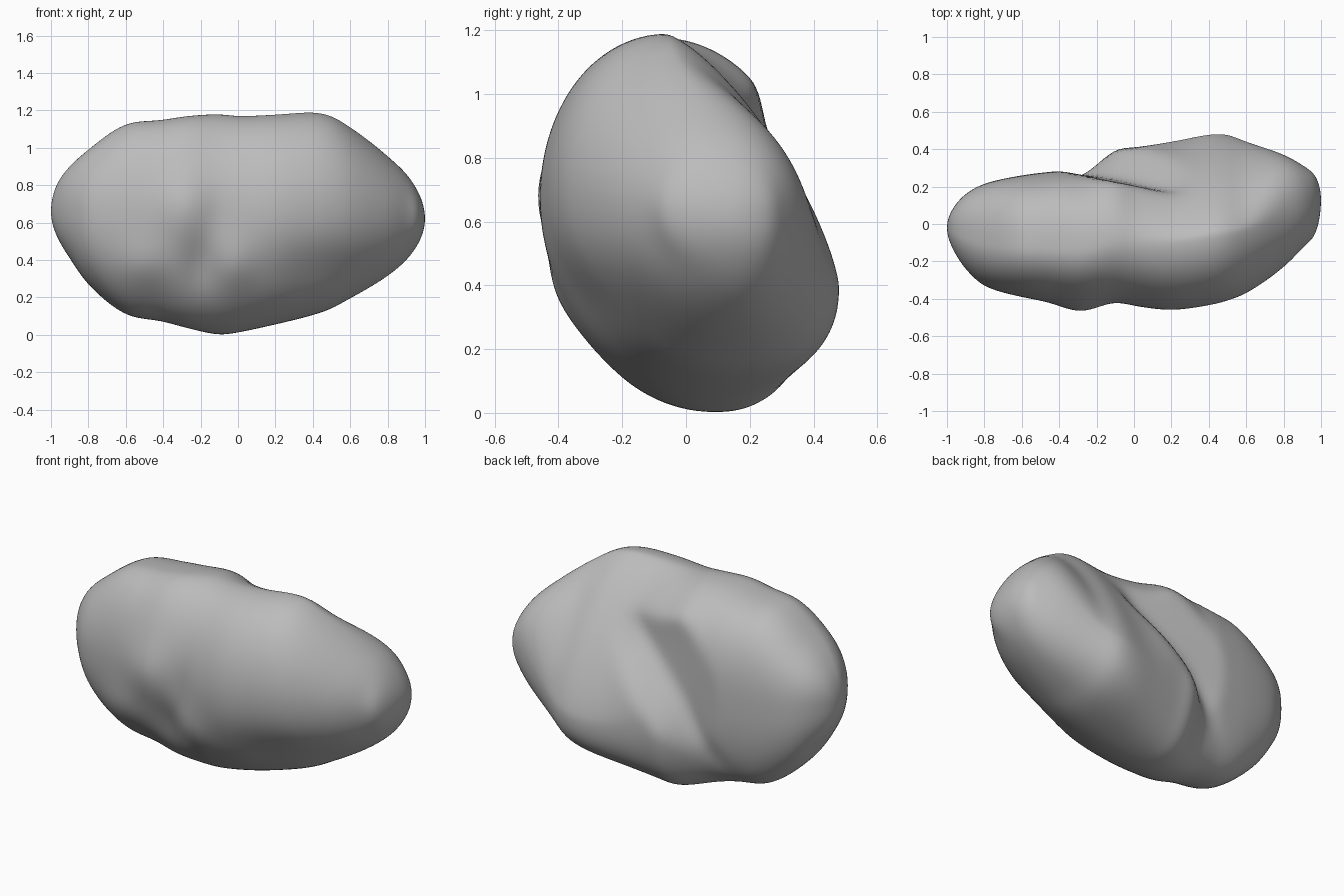
import bpy, bmesh, math
from mathutils import Vector

if "Cube" in bpy.data.objects:
    bpy.data.objects.remove(bpy.data.objects["Cube"])

# Outline of the boulder along its length: x, top z, bottom z, front y, back y
OUTLINE = [
    (-1.0, .66, .66, -.02, -.02), (-.97, .80, .53, -.13, .08), (-.9, .90, .41, -.24, .16),
    (-.8, .99, .27, -.33, .215), (-.6, 1.125, .11, -.39, .26), (-.4, 1.15, .07, -.42, .285),
    (-.27, 1.17, .035, -.435, .30), (-.1, 1.18, .0, -.43, .405), (0, 1.17, .012, -.44, .41),
    (.2, 1.178, .055, -.46, .44), (.4, 1.19, .105, -.435, .478), (.5, 1.17, .14, -.41, .478),
    (.6, 1.11, .195, -.37, .44), (.8, .955, .315, -.23, .37), (.9, .86, .40, -.13, .315),
    (.97, .75, .50, -.05, .255), (1.0, .62, .62, .13, .13)]
THETA = [math.acos(max(-1, min(1, -r[0]))) for r in OUTLINE]
RINGS, SIDES = 120, 128


def sample(theta, col):
    """Smooth interpolation of one outline column."""
    n = len(OUTLINE)
    i = 0
    while i < n - 2 and theta > THETA[i + 1]:
        i += 1

    def slope(k):
        a, b = max(k - 1, 0), min(k + 1, n - 1)
        return (OUTLINE[b][col] - OUTLINE[a][col]) / (THETA[b] - THETA[a])
    h = THETA[i + 1] - THETA[i]
    t = (theta - THETA[i]) / h
    return ((2*t**3 - 3*t*t + 1) * OUTLINE[i][col] + (t**3 - 2*t*t + t) * h * slope(i)
            + (3*t*t - 2*t**3) * OUTLINE[i + 1][col] + (t**3 - t*t) * h * slope(i + 1))


def smooth(a, b, v):
    t = max(0, min(1, (v - a) / (b - a)))
    return t * t * (3 - 2 * t)


def bump(x, z, cx, cz, rx, rz):
    return math.exp(-((x - cx) / rx)**2 - ((z - cz) / rz)**2)


def section_point(theta, ang):
    """Leaning cross-section made from four quarter curves, then sculpted."""
    x = -math.cos(theta)
    zt, zb, yf, yk = (sample(theta, c) for c in (1, 2, 3, 4))
    right, end = smooth(-.4, .4, x), smooth(.5, .9, x)
    left = smooth(-.4, -.8, x)
    w, h, mid = yk - yf, zt - zb, (yf + yk) / 2
    y_top, y_bot = mid - (.09 - .08 * end) * w, mid + .12 * w
    z_front = zb + .55 * h
    z_back = zb + (.50 - .24 * right + .22 * end) * h
    s, c = math.sin(ang), math.cos(ang)
    front, top = s < 0, c > 0
    if front:
        p = 1.0 if top else 1.0 - .1 * left
    elif top:
        p = .76 + .72 * right - .55 * end
    else:
        p = .84 + .06 * end
    s, c = abs(s)**p, abs(c)**p
    y0 = y_top if top else y_bot
    z0 = z_front if front else z_back
    y = y0 + ((yf if front else yk) - y0) * s
    z = z0 + ((zt if top else zb) - z0) * c
    if front:
        # lumps and hollows on the front face
        y += s * (.045 * bump(x, z, -.2, .36, .09, .16) - .03 * bump(x, z, -.5, .36, .15, .13)
                  - .035 * bump(x, z, -.3, .68, .13, .18) - .03 * bump(x, z, -.02, .36, .1, .13)
                  + .04 * bump(x, z, .5, .32, .28, .14) + .015 * bump(x, z, -.1, .62, .08, .15))
    else:
        # diagonal crease dividing the rear lobe from the main slab
        d = (z - .62) * .70 - (x + .03) * .72
        step = smooth(-.09, .05, d)
        limit = .285 - .2 * max(0, min(x, .2) + .4) + .04 * smooth(.9, .5, z) * right
        y -= step * max(0, y - limit) * smooth(.42, .15, x)
        run = smooth(-.5, -.3, x) * smooth(.35, .1, x)
        y -= .02 * run * s * math.exp(-(d / .05)**2)
    return Vector((x, y, z))


# Stone material
stone = bpy.data.materials.new("grey stone")
stone.diffuse_color = (.5, .5, .5, 1)
stone.use_nodes = True
stone.node_tree.nodes["Principled BSDF"].inputs["Base Color"].default_value = stone.diffuse_color

# Boulder body: rings lofted along x with a pole at each end
bm = bmesh.new()
rings = []
for i in range(1, RINGS):
    th = math.pi * i / RINGS
    rings.append([bm.verts.new(section_point(th, 2 * math.pi * j / SIDES)) for j in range(SIDES)])
for a, b in zip(rings, rings[1:]):
    for j in range(SIDES):
        k = (j + 1) % SIDES
        bm.faces.new((a[j], a[k], b[k], b[j]))
for ring, row in ((rings[0], OUTLINE[0]), (rings[-1], OUTLINE[-1])):
    pole = bm.verts.new((row[0], row[3], row[1]))
    for j in range(SIDES):
        bm.faces.new((ring[j], ring[(j + 1) % SIDES], pole))
for _ in range(6):
    bmesh.ops.smooth_vert(bm, verts=bm.verts, factor=.5, use_axis_x=True, use_axis_y=True, use_axis_z=True)
bmesh.ops.recalc_face_normals(bm, faces=bm.faces)
for f in bm.faces:
    f.smooth = True
mesh = bpy.data.meshes.new("boulder")
bm.to_mesh(mesh)
bm.free()
mesh.materials.append(stone)
boulder = bpy.data.objects.new("boulder", mesh)
bpy.context.collection.objects.link(boulder)
